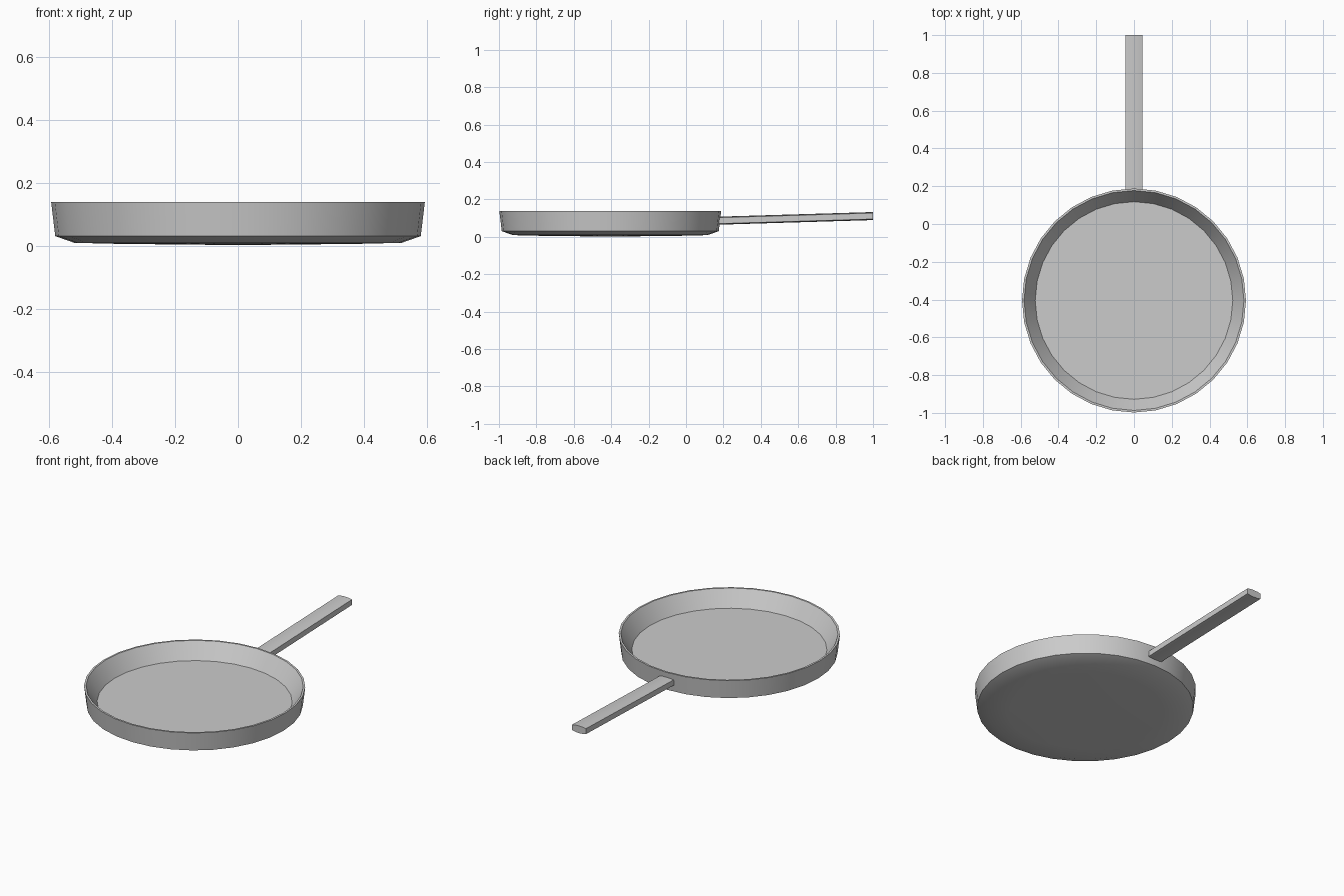
import bpy, bmesh, math

if "Cube" in bpy.data.objects:
    bpy.data.objects.remove(bpy.data.objects["Cube"])

SIDES = 32
CY = -0.405


def finish(name, bm, angle):
    bmesh.ops.remove_doubles(bm, verts=bm.verts, dist=1e-5)
    bmesh.ops.recalc_face_normals(bm, faces=bm.faces)
    mesh = bpy.data.meshes.new(name)
    bm.to_mesh(mesh)
    bm.free()
    obj = bpy.data.objects.new(name, mesh)
    bpy.context.collection.objects.link(obj)
    bpy.ops.object.select_all(action='DESELECT')
    obj.select_set(True)
    bpy.context.view_layer.objects.active = obj
    bpy.ops.object.shade_smooth_by_angle(angle=math.radians(angle))
    return obj


# Pan body: one closed profile (radius, height) spun round the vertical axis
profile = [(0, 0.002), (0.16, 0.003), (0.41, 0.006), (0.52, 0.009),
           (0.58, 0.03), (0.593, 0.139), (0.582, 0.139),
           (0.523, 0.047), (0, 0.047)]
bm = bmesh.new()
verts = [bm.verts.new((0, CY + r, z)) for r, z in profile]
edges = [bm.edges.new(pair) for pair in zip(verts, verts[1:])]
bmesh.ops.spin(bm, geom=verts + edges, cent=(0, CY, 0), axis=(0, 0, 1),
               angle=math.tau, steps=SIDES, use_duplicate=False)
finish("pan_body", bm, 25)

# Handle: flat bar with crowned top and underside, rising toward its end
half = [(0.045, 0.016), (0.025, 0.020), (0, 0.0215), (-0.025, 0.020), (-0.045, 0.016)]
section = half + [(-x, -z) for x, z in half]
bm = bmesh.new()
start = bm.faces.new([bm.verts.new((x, 0.165, 0.086 + z)) for x, z in section])
out = bmesh.ops.extrude_face_region(bm, geom=[start], use_keep_orig=True)
for v in out["geom"]:
    if isinstance(v, bmesh.types.BMVert):
        v.co.y = 1.0
        v.co.z += 0.025
finish("handle", bm, 30)
